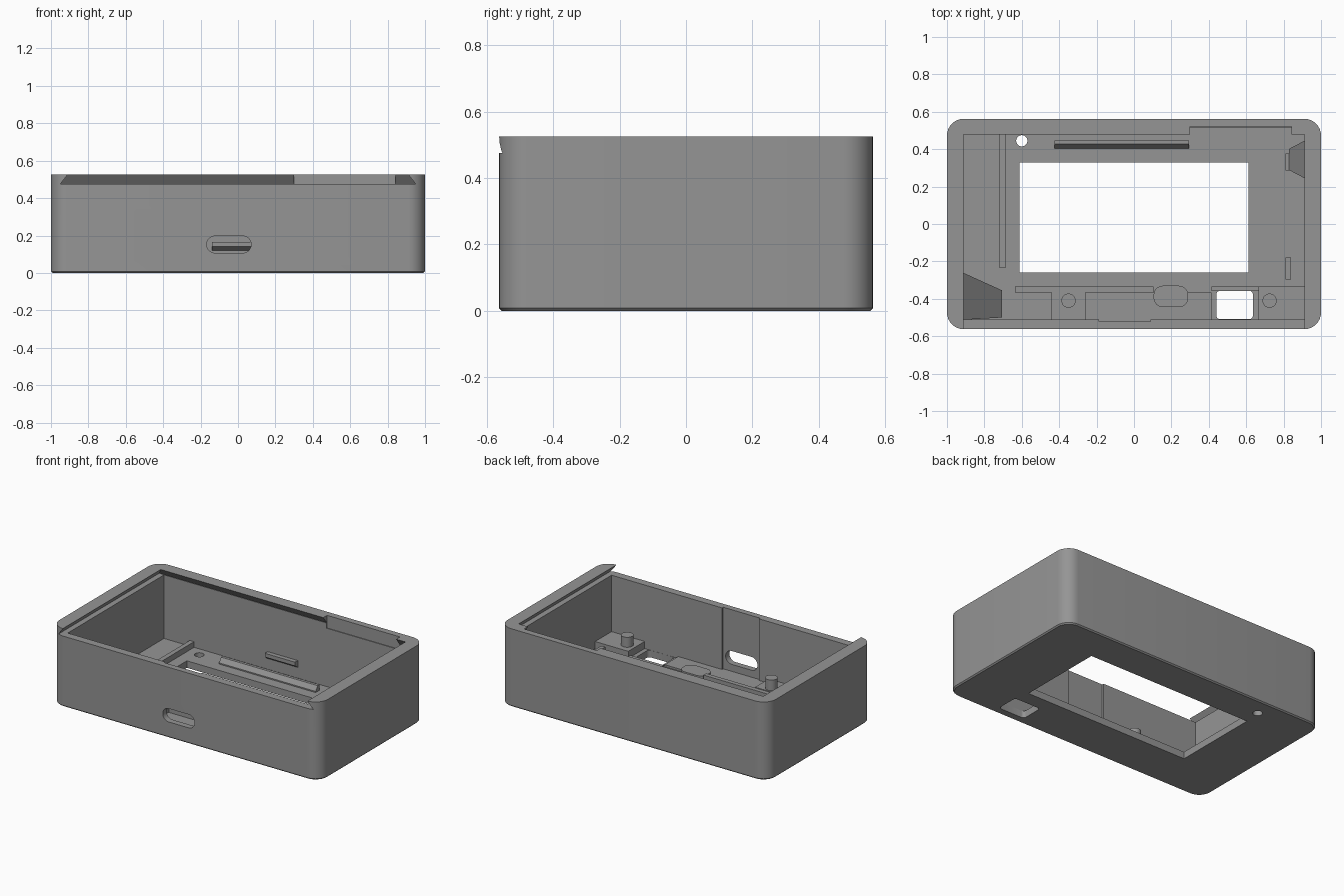
import bpy, bmesh, math

if "Cube" in bpy.data.objects:
    bpy.data.objects.remove(bpy.data.objects["Cube"])

gray = bpy.data.materials.new("matte gray")
gray.diffuse_color = (0.3, 0.3, 0.3, 1)
gray.use_nodes = True
gray.node_tree.nodes["Principled BSDF"].inputs["Base Color"].default_value = gray.diffuse_color


def loft(name, rings):
    """Closed solid through matching rings of 3D points."""
    bm = bmesh.new()
    rows = [[bm.verts.new(p) for p in ring] for ring in rings]
    n = len(rows[0])
    for a, b in zip(rows, rows[1:]):
        for i in range(n):
            j = (i + 1) % n
            bm.faces.new((a[i], a[j], b[j], b[i]))
    bm.faces.new(rows[0][::-1])
    bm.faces.new(rows[-1])
    bmesh.ops.recalc_face_normals(bm, faces=bm.faces)
    mesh = bpy.data.meshes.new(name)
    bm.to_mesh(mesh)
    bm.free()
    mesh.materials.append(gray)
    ob = bpy.data.objects.new(name, mesh)
    bpy.context.collection.objects.link(ob)
    return ob


def rounded(x0, x1, y0, y1, r, n=8):
    """Outline of a rounded rectangle."""
    corners = ((x1 - r, y1 - r), (x0 + r, y1 - r), (x0 + r, y0 + r), (x1 - r, y0 + r))
    pts = []
    for k, (cx, cy) in enumerate(corners):
        for i in range(n + 1):
            a = math.pi / 2 * (k + i / n)
            pts.append((cx + r * math.cos(a), cy + r * math.sin(a)))
    return pts


def circle(cx, cy, r, n=28):
    return [(cx + r * math.cos(2 * math.pi * i / n),
             cy + r * math.sin(2 * math.pi * i / n)) for i in range(n)]


def rect(x0, x1, y0, y1):
    return [(x0, y0), (x1, y0), (x1, y1), (x0, y1)]


def at_z(pts, z):
    return [(x, y, z) for x, y in pts]


def prism(name, pts, z0, z1):
    return loft(name, [at_z(pts, z0), at_z(pts, z1)])


def box(name, x0, x1, y0, y1, z0, z1):
    return prism(name, rect(x0, x1, y0, y1), z0, z1)


def smooth(ob):
    bpy.ops.object.select_all(action='DESELECT')
    bpy.context.view_layer.objects.active = ob
    ob.select_set(True)
    bpy.ops.object.shade_smooth_by_angle(angle=math.radians(30))


def cut(ob, cutter):
    cutter.hide_render = True
    mod = ob.modifiers.new("cut", 'BOOLEAN')
    mod.operation = 'DIFFERENCE'
    mod.solver = 'EXACT'
    mod.object = cutter
    bpy.ops.object.select_all(action='DESELECT')
    bpy.context.view_layer.objects.active = ob
    ob.select_set(True)
    bpy.ops.object.modifier_apply(modifier=mod.name)
    bpy.data.objects.remove(cutter)


# Outer shell with a tiny chamfer around the base
e = 0.008
shell = loft("case_shell", [
    at_z(rounded(-1 + e, 1 - e, -0.5625 + e, 0.5625 - e, 0.09 - e), 0),
    at_z(rounded(-1, 1, -0.5625, 0.5625, 0.09), e),
    at_z(rounded(-1, 1, -0.5625, 0.5625, 0.09), 0.525)])

# Main cavity and the dovetail slot for a sliding lid, open at the front
FLOOR = 0.047
cut(shell, box("cavity", -0.912, 0.912, -0.51, 0.515, FLOOR, 0.4765))
cut(shell, loft("lid_slot", [at_z(rect(-0.95, 0.95, -0.7, 0.518), 0.475),
                             at_z(rect(-0.904, 0.904, -0.7, 0.472), 0.535)]))
cut(shell, box("lip_notch", 0.3, 0.843, 0.4, 0.52, 0.44, 0.6))

# Floor openings: display window, port hole, small round hole
cut(shell, box("window", -0.612, 0.612, -0.26, 0.33, -0.1, 0.2))
cut(shell, prism("port_hole", rounded(0.44, 0.636, -0.509, -0.357, 0.02, 4), -0.1, 0.2))
cut(shell, prism("round_hole", circle(-0.6, 0.445, 0.03), -0.1, 0.2))

# Connector slot through the front wall, with a shallow recess behind it
cut(shell, box("slot_recess", -0.187, 0.088, -0.522, -0.45, 0.06, 0.6))
slot = rounded(-0.167, 0.07, 0.107, 0.197, 0.044)
cut(shell, loft("slot", [[(x, y, z) for x, z in slot] for y in (-0.7, -0.4)]))
smooth(shell)

# Retaining ribs on the floor
B = FLOOR - 0.01
box("left_rib", -0.72, -0.688, -0.235, 0.516, B, 0.085)
box("front_rib", -0.635, 0.105, -0.365, -0.335, B, 0.085)
rib = [(0.405, B), (0.447, B), (0.447, 0.085), (0.427, 0.085), (0.405, 0.055)]
loft("back_rib", [[(x, y, z) for y, z in rib] for x in (-0.425, 0.295)])

# Catch on the back wall, sloped below
catch = [(0.52, 0.115), (0.52, 0.165), (0.485, 0.165), (0.485, 0.14)]
loft("back_catch", [[(x, y, z) for y, z in catch] for x in (-0.14, 0.085)])

# Low platforms along the front wall
box("left_platform", -0.44, -0.26, -0.515, -0.364, B, 0.09)
box("middle_platform", -0.262, 0.415, -0.511, -0.366, B, 0.06)
box("right_platform", 0.665, 0.915, -0.515, -0.335, B, 0.095)
box("port_frame_back", 0.415, 0.666, -0.357, -0.335, B, 0.06)
smooth(prism("oval_pad", rounded(0.105, 0.29, -0.445, -0.33, 0.05), B, 0.072))

# Locating pegs
for side, x in (("left", -0.35), ("right", 0.725)):
    smooth(prism(side + "_peg", circle(x, -0.41, 0.038), B, 0.162))

# Small side stops near the right wall
box("stop_front", 0.81, 0.84, -0.298, -0.18, B, 0.1)
box("stop_back", 0.81, 0.832, 0.285, 0.378, B, 0.1)


def gusset(name, xw, wall, xt, tip):
    """Tapered block leaning on a side wall: (y0, y1, height) at each end."""
    loft(name, [[(x, y0, B), (x, y1, B), (x, y1, h), (x, y0, h)]
                for x, (y0, y1, h) in ((xw, wall), (xt, tip))])


# Tapered wall blocks
gusset("left_gusset", -0.915, (-0.512, -0.26, 0.3), -0.705, (-0.5, -0.355, 0.09))
gusset("right_gusset", 0.915, (0.243, 0.447, 0.3), 0.83, (0.288, 0.402, 0.1))
